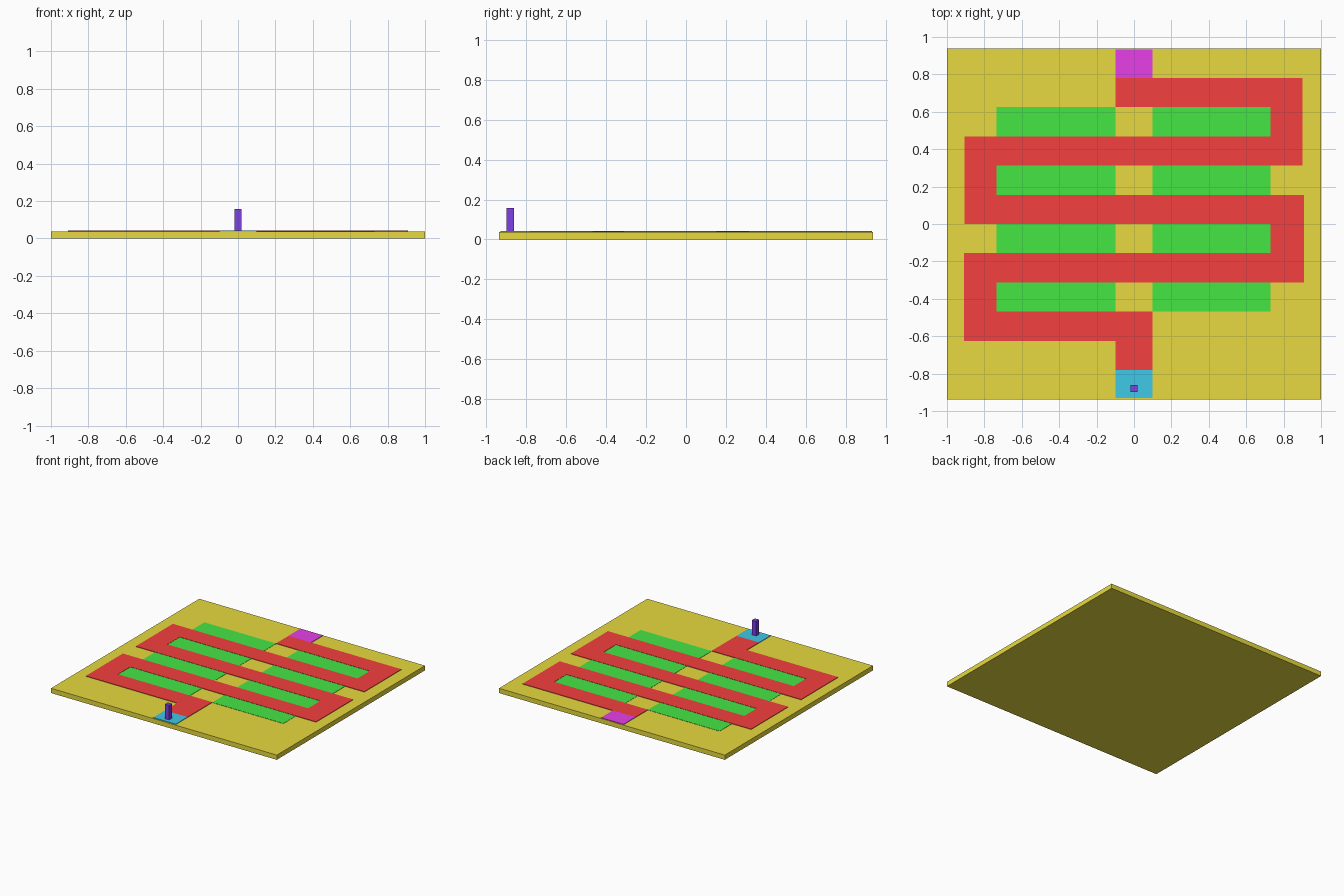
import bpy, bmesh

if "Cube" in bpy.data.objects:
    bpy.data.objects.remove(bpy.data.objects["Cube"])

U = 0.15625      # height of one row of the field
BOARD = 0.038    # top of the base board


def material(name, rgb):
    m = bpy.data.materials.new(name)
    m.diffuse_color = (*rgb, 1)
    m.use_nodes = True
    m.node_tree.nodes["Principled BSDF"].inputs["Base Color"].default_value = m.diffuse_color
    return m


def prism(name, outline, z0, z1, mat):
    """Extrude a flat outline from z0 up to z1."""
    bm = bmesh.new()
    base = bm.faces.new([bm.verts.new((x, y, z0)) for x, y in outline])
    top = bmesh.ops.extrude_face_region(bm, geom=[base], use_keep_orig=True)["geom"]
    for v in top:
        if isinstance(v, bmesh.types.BMVert):
            v.co.z = z1
    bmesh.ops.recalc_face_normals(bm, faces=bm.faces)
    me = bpy.data.meshes.new(name)
    bm.to_mesh(me)
    bm.free()
    me.materials.append(mat)
    ob = bpy.data.objects.new(name, me)
    bpy.context.collection.objects.link(ob)
    return ob


def slab(name, x0, x1, y0, y1, z0, z1, mat):
    return prism(name, [(x0, y0), (x1, y0), (x1, y1), (x0, y1)], z0, z1, mat)


gold = material("gold", (0.8, 0.7, 0.05))
red = material("red", (0.9, 0.05, 0.05))
green = material("green", (0.06, 0.8, 0.06))
blue = material("blue", (0.05, 0.58, 0.8))
magenta = material("magenta", (0.8, 0.05, 0.8))
indigo = material("indigo", (0.22, 0.05, 0.8))

# Base board
slab("base_board", -1, 1, -6 * U, 6 * U, 0, BOARD, gold)

# Winding path, y given in rows
path = [(-.1, 5), (.9, 5), (.9, 2), (-.735, 2), (-.735, 1), (.91, 1),
        (.91, -2), (-.735, -2), (-.735, -3), (.1, -3), (.1, -5), (-.1, -5),
        (-.1, -4), (-.91, -4), (-.91, -1), (.73, -1), (.73, 0), (-.905, 0),
        (-.905, 3), (.73, 3), (.73, 4), (-.1, 4)]
prism("winding_path", [(x, y * U) for x, y in path], BOARD, 0.042, red)

# Green plots between the path rows
for row in (-3, -1, 1, 3):
    for side, x0, x1 in (("left", -.735, -.1), ("right", .1, .73)):
        slab(f"plot_{side}_{row}", x0, x1, row * U, (row + 1) * U, BOARD, 0.04, green)

# Start and goal tiles at the two ends of the path
slab("start_tile", -.1, .1, -5.95 * U, -5 * U, BOARD, 0.042, blue)
slab("goal_tile", -.1, .1, 5 * U, 5.97 * U, BOARD, 0.042, magenta)

# Playing piece on the start tile
slab("playing_piece", -.019, .019, -.899, -.861, 0.042, 0.158, indigo)
